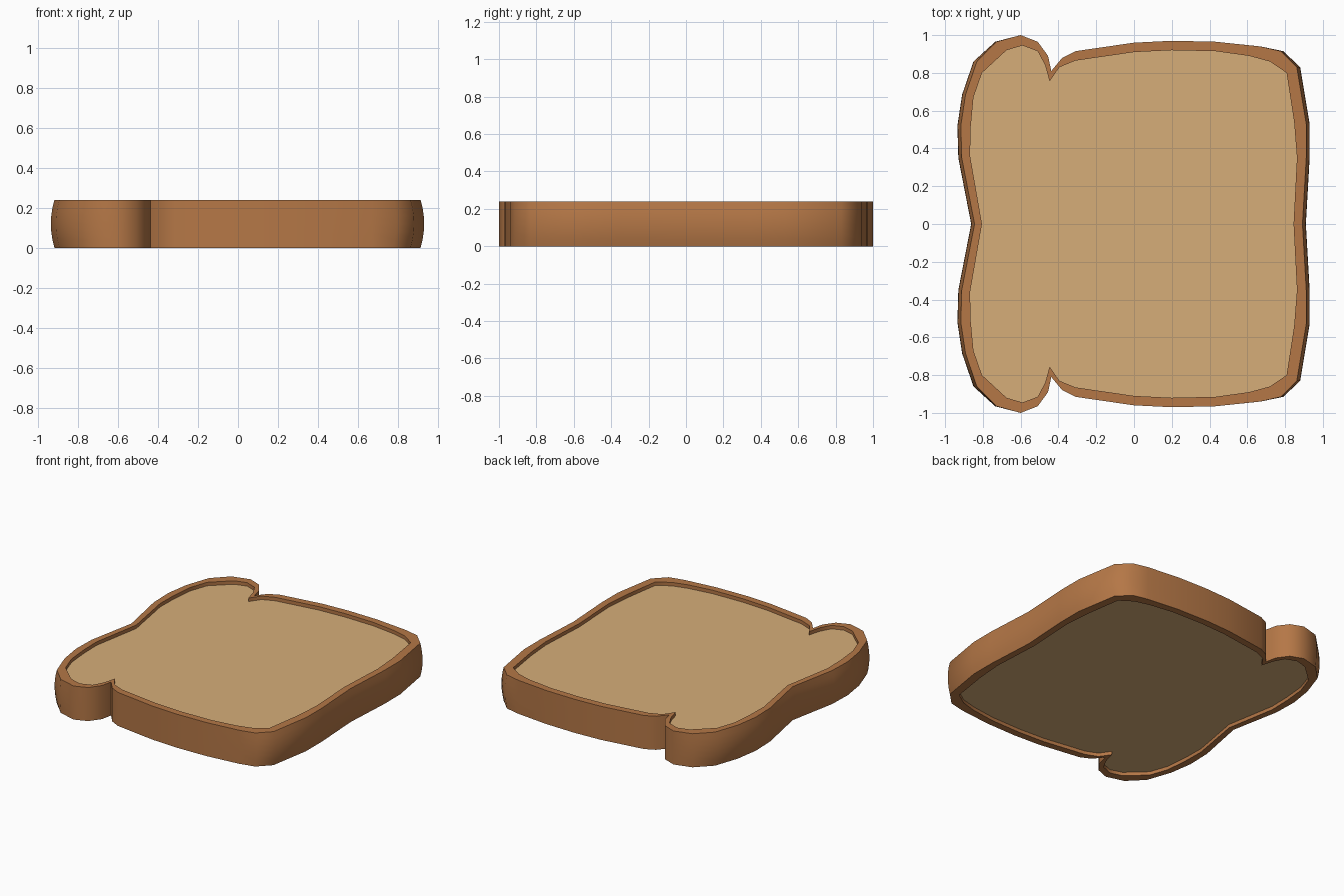
import bpy, bmesh, math

if "Cube" in bpy.data.objects:
    bpy.data.objects.remove(bpy.data.objects["Cube"])

HEIGHT, RECESS, BULGE = 0.24, 0.025, 0.018

def material(name, rgb):
    m = bpy.data.materials.new(name)
    m.diffuse_color = (*rgb, 1)
    m.use_nodes = True
    m.node_tree.nodes["Principled BSDF"].inputs["Base Color"].default_value = m.diffuse_color
    return m

# Half outline of the slice: crust x, y and matching crumb x, y (left middle to right middle)
HALF = [
    (-0.862, 0.00, -0.805, 0.00), (-0.93, 0.35, -0.868, 0.36), (-0.935, 0.52, -0.865, 0.51),
    (-0.91, 0.685, -0.85, 0.67), (-0.85, 0.86, -0.805, 0.80), (-0.735, 0.965, -0.675, 0.92),
    (-0.60, 1.00, -0.59, 0.945), (-0.51, 0.965, -0.51, 0.915), (-0.455, 0.89, -0.47, 0.84),
    (-0.438, 0.81, -0.447, 0.755), (-0.38, 0.88, -0.395, 0.83), (-0.31, 0.915, -0.31, 0.865),
    (0.00, 0.96, 0.00, 0.91), (0.20, 0.97, 0.20, 0.92), (0.43, 0.965, 0.43, 0.915),
    (0.67, 0.94, 0.61, 0.89), (0.79, 0.915, 0.72, 0.86), (0.88, 0.83, 0.808, 0.80),
    (0.93, 0.53, 0.848, 0.54), (0.93, 0.35, 0.863, 0.35), (0.91, 0.00, 0.845, 0.00),
]
# Mirror across y without repeating the two middle points
full = HALF + [(a, -b, c, -d) for a, b, c, d in HALF[-2:0:-1]]
outer = [(p[0], p[1]) for p in full]
inner = [(p[2], p[3]) for p in full]

bm = bmesh.new()

def ring(points, z):
    return [bm.verts.new((x, y, z)) for x, y in points]

def side_ring(z):
    # The two ends bulge outward at half height
    t = (2 * z / HEIGHT - 1) ** 2
    pts = []
    for x, y in outer:
        k = min(max((abs(x) - 0.65) / 0.2, 0), 1)
        pts.append((x - math.copysign(BULGE * k * t, x), y))
    return ring(pts, z)

# Recessed bottom, crust rim, bulging sides, crust rim, recessed top
rings = [ring(inner, RECESS), ring(inner, 0)]
rings += [side_ring(HEIGHT * i / 6) for i in range(7)]
rings += [ring(inner, HEIGHT), ring(inner, HEIGHT - RECESS)]
n = len(full)
for a, b in zip(rings, rings[1:]):
    for i in range(n):
        j = (i + 1) % n
        bm.faces.new((a[i], a[j], b[j], b[i]))

# Crumb faces
for r in (rings[0], rings[-1]):
    f = bm.faces.new(r)
    f.material_index = 1
bmesh.ops.recalc_face_normals(bm, faces=bm.faces)
bmesh.ops.triangulate(bm, faces=[f for f in bm.faces if len(f.verts) > 4])

mesh = bpy.data.meshes.new("bread_slice")
bm.to_mesh(mesh)
bm.free()
mesh.materials.append(material("brown crust", (0.46, 0.185, 0.062)))
mesh.materials.append(material("tan crumb", (0.67, 0.42, 0.19)))
slice_obj = bpy.data.objects.new("bread_slice", mesh)
bpy.context.collection.objects.link(slice_obj)
bpy.context.view_layer.objects.active = slice_obj
slice_obj.select_set(True)
bpy.ops.object.shade_smooth_by_angle(angle=math.radians(50))
